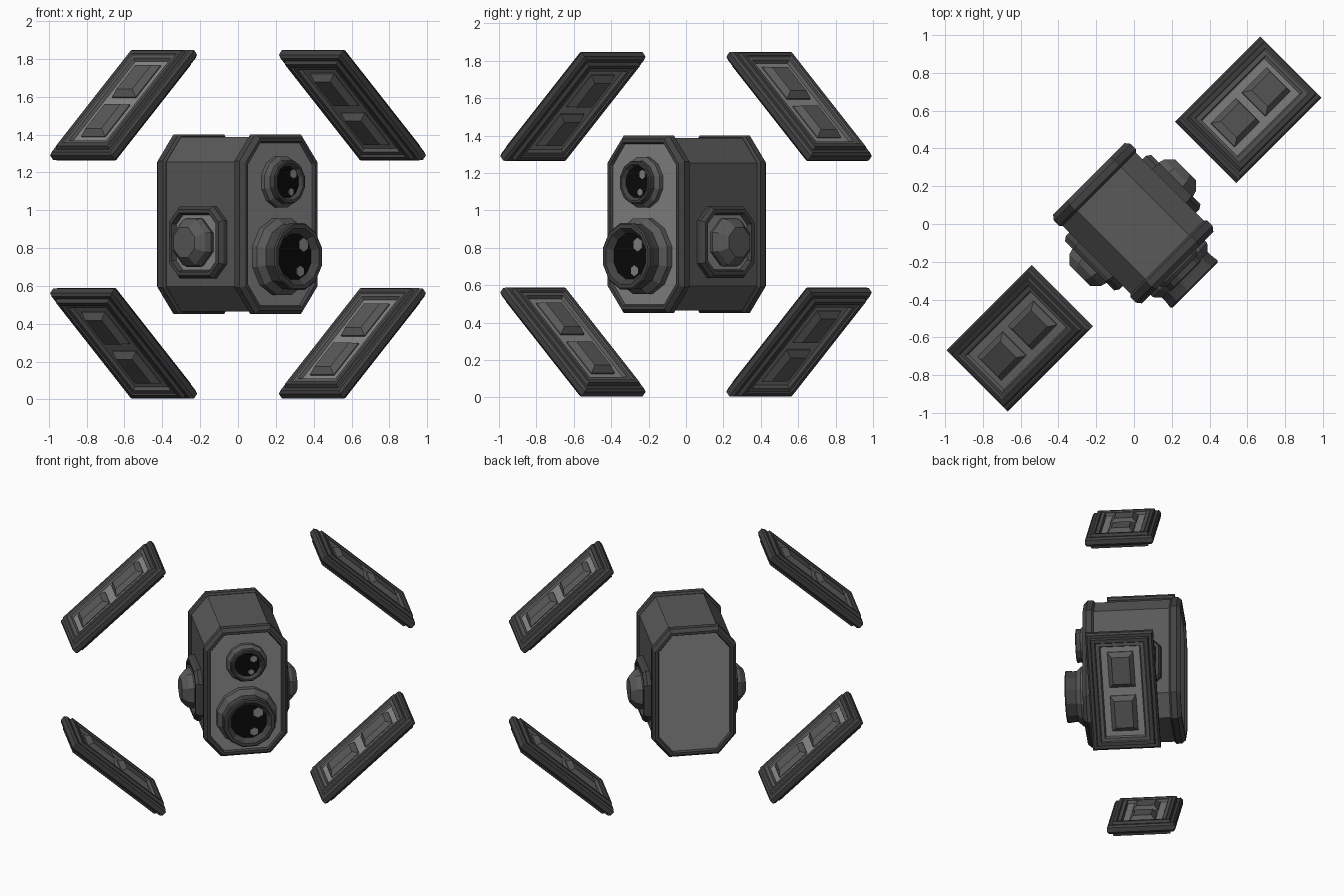
import bpy, bmesh, math
from mathutils import Matrix, Vector

if "Cube" in bpy.data.objects:
    bpy.data.objects.remove(bpy.data.objects["Cube"])


def material(name, v):
    m = bpy.data.materials.new(name)
    m.diffuse_color = (v, v, v, 1)
    m.use_nodes = True
    m.node_tree.nodes["Principled BSDF"].inputs["Base Color"].default_value = m.diffuse_color
    return m


LIGHT = material("light_grey", 0.24)
MID = material("mid_grey", 0.10)
DARK = material("dark_grey", 0.055)
BLACK = material("lens_black", 0.003)

TURN = Matrix.Rotation(math.radians(45), 4, 'Z')      # whole model stands at 45 degrees
MIDZ = 0.926


def octagon(a, b, ca, cb, inset=0.0):
    a, b, ca, cb = a - inset, b - inset, ca - 0.55 * inset, cb - 0.55 * inset
    return [(a, -b + cb), (a, b - cb), (a - ca, b), (-a + ca, b),
            (-a, b - cb), (-a, -b + cb), (-a + ca, -b), (a - ca, -b)]


def rect(a, b):
    return [(a, -b), (a, b), (-a, b), (-a, -b)]


def ring(r, n=12):
    return [(r * math.cos(math.tau * (i + .5) / n), r * math.sin(math.tau * (i + .5) / n))
            for i in range(n)]


def loft(name, sections, mats, matrix):
    """sections: (outline, height); mats: start cap, each band, end cap."""
    bm = bmesh.new()
    slots = list(dict.fromkeys(mats))
    rows = [[bm.verts.new((x, y, h)) for x, y in outline] for outline, h in sections]
    n = len(rows[0])
    bm.faces.new(rows[0][::-1]).material_index = slots.index(mats[0])
    for k in range(len(rows) - 1):
        lo, hi = rows[k], rows[k + 1]
        for i in range(n):
            j = (i + 1) % n
            f = bm.faces.new((lo[i], lo[j], hi[j], hi[i]))
            f.material_index = slots.index(mats[k + 1])
    bm.faces.new(rows[-1]).material_index = slots.index(mats[-1])
    bmesh.ops.recalc_face_normals(bm, faces=bm.faces)
    bm.transform(TURN @ matrix)
    me = bpy.data.meshes.new(name)
    bm.to_mesh(me)
    bm.free()
    for m in slots:
        me.materials.append(m)
    ob = bpy.data.objects.new(name, me)
    bpy.context.collection.objects.link(ob)
    return ob


def facing(x_axis, y_axis, z_axis, origin):
    m = Matrix((x_axis, y_axis, z_axis)).transposed().to_4x4()
    m.translation = Vector(origin)
    return m


FRONT = facing((1, 0, 0), (0, 0, 1), (0, -1, 0), (0, 0, MIDZ))
BACK = facing((-1, 0, 0), (0, 0, 1), (0, 1, 0), (0, 0, MIDZ))

# main body with octagonal section
BODY = (0.288, 0.475, 0.118, 0.14)
loft("body", [(octagon(*BODY, 0.014), -0.31), (octagon(*BODY, 0.014), 0.30)],
     [MID, MID, MID], FRONT)

# rims at the front and back, each with a recessed light face
for name, side, shift in (("front_rim", FRONT, 0.0), ("back_rim", BACK, 0.012)):
    prof = [(0.012, 0.25), (0, 0.262), (0, 0.30), (0.02, 0.326), (0.038, 0.326), (0.046, 0.31)]
    loft(name, [(octagon(*BODY, i), h + shift) for i, h in prof],
         [DARK] * 6 + [LIGHT], side)

# lenses: stepped housing, black glass and pale reflections
for name, z, disc, prof in (
        ("large_lens", 0.755, 0.125, [(.21, .30), (.21, .345), (.178, .38), (.178, .41),
                                      (.183, .45), (.175, .457), (.155, .457), (.125, .425)]),
        ("small_lens", 1.15, 0.085, [(.14, .30), (.14, .335), (.118, .355), (.118, .385),
                                     (.112, .39), (.1, .39), (.085, .37)])):
    place = facing((1, 0, 0), (0, 0, 1), (0, -1, 0), (0, 0, z))
    loft(name, [(ring(r), h) for r, h in prof],
         [MID] * 3 + [DARK] * (len(prof) - 3) + [BLACK], place)
    top = prof[-1][1]
    for i, (gx, gz, gr) in enumerate(((0.5, 0.5, 0.3), (0.3, -0.62, 0.24))):
        spot = [(disc * (gx + x), disc * (gz + y)) for x, y in ring(gr, 6)]
        loft(f"{name}_reflection_{i + 1}", [(spot, top - .001), (spot, top + .003)],
             [LIGHT] * 3, place)

# side sensors: octagonal frame with recess and faceted dome
for sx, side in ((-1, "left"), (1, "right")):
    place = facing((0, sx, 0), (0, 0, 1), (sx, 0, 0), (0, 0.01, 0.83))
    frame = (0.2, 0.19, 0.075, 0.075)
    loft(f"{side}_sensor_frame",
         [(octagon(*frame, i), h) for i, h in
          ((0, .25), (0, .30), (.015, .322), (.035, .322), (.045, .295))],
         [DARK] * 5 + [LIGHT], place)
    loft(f"{side}_sensor_dome",
         [(ring(r, 8), h) for r, h in ((.125, .28), (.14, .32), (.128, .355), (.085, .395))],
         [MID] * 5, place)

# four tilted panels, relief on both faces
L, W, TILT = 0.415, 0.23, math.radians(42)
half = [(0, .016), (.012, .03), (.032, .03), (.038, .05), (.062, .05),
        (.067, .042), (.09, .042), (.098, .024)]
prof = [(i, -h) for i, h in reversed(half)] + half
half_mats = [DARK] * 4 + [MID] * 3 + [LIGHT]
for sx, side in ((-1, "left"), (1, "right")):
    for sz, level in ((-1, "lower"), (1, "upper")):
        place = Matrix.Translation((sx * 0.855, 0, MIDZ + sz * 0.63)) @ \
            Matrix.Rotation(TILT * sx * sz, 4, 'Y')
        loft(f"{level}_{side}_panel", [(rect(L - i, W - i), h) for i, h in prof],
             half_mats[::-1] + [DARK] + half_mats, place)
        # two bevelled pads on each face
        for face in (-1, 1):
            for end in (-1, 1):
                loft(f"{level}_{side}_pad",
                     [([(x + end * 0.155, y) for x, y in rect(a, b)], face * h)
                      for a, b, h in ((.125, .088, .02), (.125, .088, .03), (.095, .06, .06))],
                     [MID] * 4, place)
